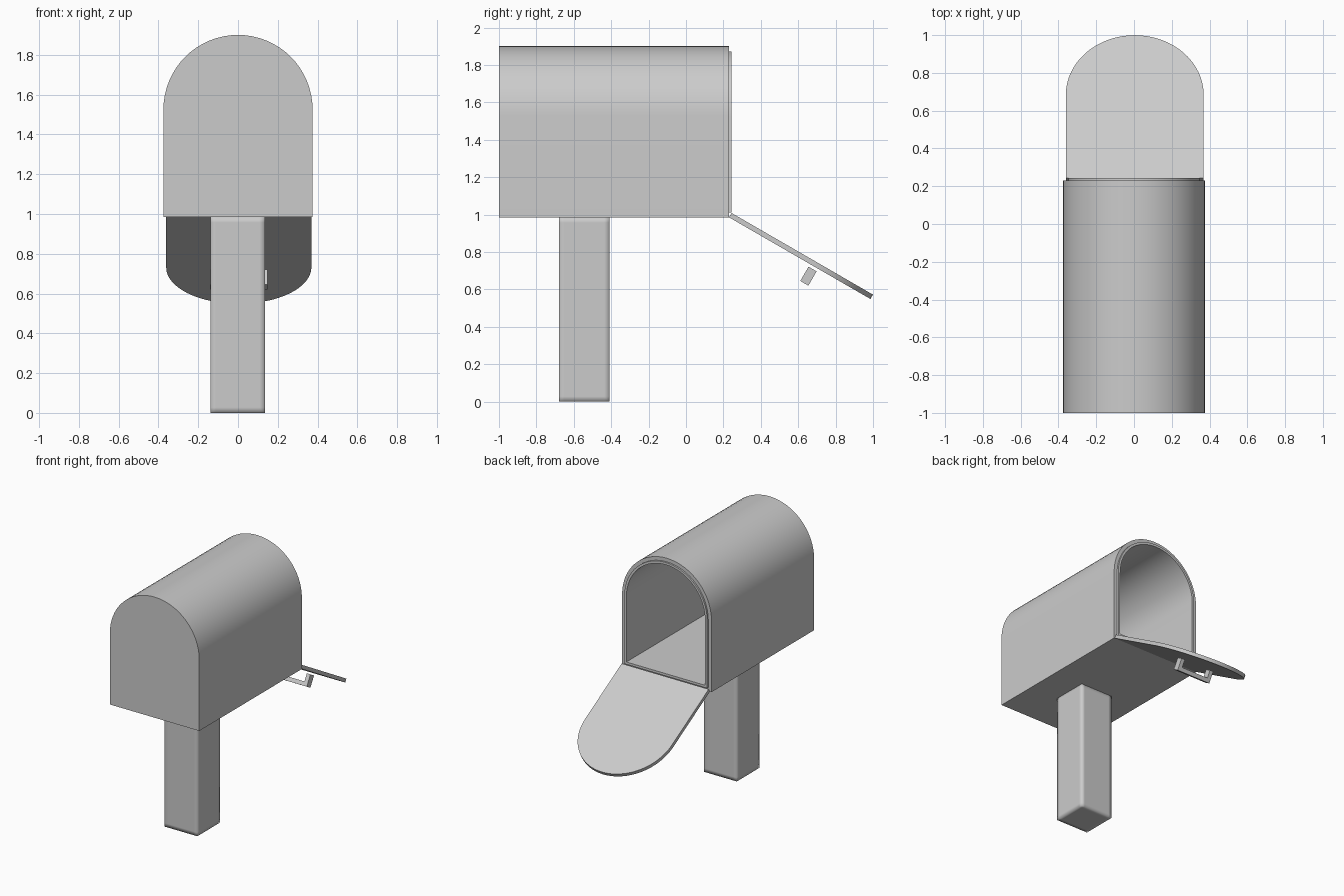
import bpy, bmesh, math

if "Cube" in bpy.data.objects:
    bpy.data.objects.remove(bpy.data.objects["Cube"])


def arch(hw, base, spring, rad, n=32):
    """Flat-bottomed arch outline as (x, height) points."""
    pts = [(-hw, base), (hw, base)]
    for i in range(n + 1):
        a = math.pi * i / n
        pts.append((hw * math.cos(a), spring + rad * math.sin(a)))
    return pts


def loft(name, loops, smooth=30):
    """Join matching loops with quads and cap the first and last loop."""
    bm = bmesh.new()
    rings = [[bm.verts.new(p) for p in loop] for loop in loops]
    for a, b in zip(rings, rings[1:]):
        for i in range(len(a)):
            j = (i + 1) % len(a)
            bm.faces.new((a[i], a[j], b[j], b[i]))
    bm.faces.new(rings[0])
    bm.faces.new(rings[-1])
    bmesh.ops.recalc_face_normals(bm, faces=bm.faces[:])
    mesh = bpy.data.meshes.new(name)
    bm.to_mesh(mesh)
    bm.free()
    obj = bpy.data.objects.new(name, mesh)
    bpy.context.collection.objects.link(obj)
    bpy.ops.object.select_all(action='DESELECT')
    obj.select_set(True)
    bpy.context.view_layer.objects.active = obj
    bpy.ops.object.shade_smooth_by_angle(angle=math.radians(smooth))
    return obj


# Hollow box: outer shell, stepped lip around the opening, inner cavity
def ring(inset, y):
    return [(x, y, z) for x, z in
            arch(0.375 - inset, 0.985 + inset, 1.525, 0.375 - inset)]


loft("mailbox_body", [ring(0, -1.0), ring(0, 0.23), ring(0.027, 0.23),
                      ring(0.027, 0.243), ring(0.045, 0.243), ring(0.045, -0.97)])

# Door and handle are modelled flat, then swung open about the hinge
outline = arch(0.365, 0.0, 0.508, 0.365)
door = loft("door", [[(x + 0.004, u, v) for x, u in outline] for v in (0, 0.027)])

u_shape = [(-0.145, -0.016), (-0.145, -0.104), (0.145, -0.104), (0.145, -0.016),
           (0.115, -0.016), (0.115, -0.074), (-0.115, -0.074), (-0.115, -0.016)]
handle = loft("door_handle", [[(x + 0.004, u, v) for x, v in u_shape]
                              for u in (0.5, 0.55)])
for part in (door, handle):
    part.location = (0, 0.23, 0.985)
    part.rotation_euler = (math.radians(-30), 0, 0)

# Square post with support loops near its softly shaded edges
bpy.ops.mesh.primitive_cube_add(size=1, location=(-0.002, -0.545, 0.4925))
post = bpy.context.object
post.name = "post"
post.scale = (0.274, 0.27, 0.985)
bpy.ops.object.transform_apply(location=False, rotation=False, scale=True)
bevel = post.modifiers.new("edge_loops", 'BEVEL')
bevel.width = 0.028
bevel.segments = 2
bevel.profile = 1.0
bpy.ops.object.shade_smooth()
